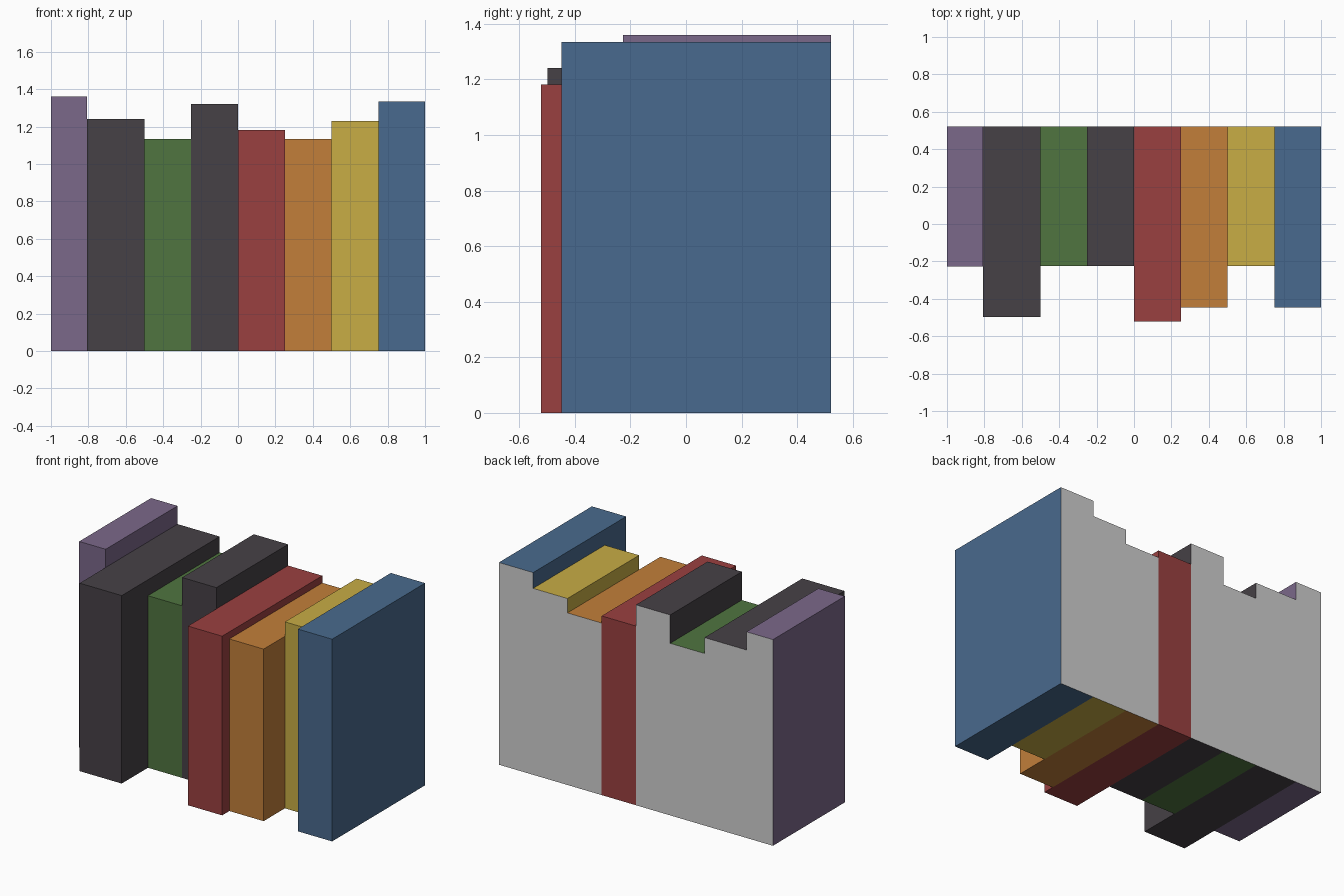
import bpy, bmesh

if "Cube" in bpy.data.objects:
    bpy.data.objects.remove(bpy.data.objects["Cube"])

def material(name, rgb):
    m = bpy.data.materials.new(name)
    lin = [(c / 255 / 12.92) if c / 255 <= 0.04045 else ((c / 255 + 0.055) / 1.055) ** 2.4 for c in rgb]
    m.diffuse_color = (*lin, 1)
    m.use_nodes = True
    m.node_tree.nodes["Principled BSDF"].inputs["Base Color"].default_value = m.diffuse_color
    return m

MATS = {
    "purple": material("purple", (123, 104, 138)),
    "charcoal": material("charcoal", (70, 65, 70)),
    "green": material("green", (80, 117, 64)),
    "red": material("red", (154, 64, 64)),
    "orange": material("orange", (194, 127, 58)),
    "yellow": material("yellow", (200, 173, 69)),
    "blue": material("blue", (73, 106, 142)),
}
GREY = material("light grey", (208, 208, 208))
BACK = 0.522

def book(name, colour, x0, x1, front, height, grey_back=True):
    """Box-shaped book; its back face is grey unless told otherwise."""
    bm = bmesh.new()
    bmesh.ops.create_cube(bm, size=1)
    for v in bm.verts:
        v.co.x = x1 if v.co.x > 0 else x0
        v.co.y = BACK if v.co.y > 0 else front
        v.co.z = height if v.co.z > 0 else 0
    bm.normal_update()
    for f in bm.faces:
        f.material_index = int(grey_back and f.normal.y > 0.5)
    me = bpy.data.meshes.new(name)
    bm.to_mesh(me)
    bm.free()
    me.materials.append(MATS[colour])
    if grey_back:
        me.materials.append(GREY)
    bpy.context.collection.objects.link(bpy.data.objects.new(name, me))

# Row of books, left to right
book("purple_book", "purple", -1.0, -0.807, -0.227, 1.36)
book("thick_charcoal_book", "charcoal", -0.807, -0.5, -0.498, 1.24)
book("green_book", "green", -0.5, -0.25, -0.225, 1.135)
book("tall_charcoal_book", "charcoal", -0.25, 0.0, -0.225, 1.322)
book("red_book", "red", 0.0, 0.25, -0.522, 1.182, grey_back=False)
book("orange_book", "orange", 0.25, 0.5, -0.447, 1.135)
book("yellow_book", "yellow", 0.5, 0.75, -0.225, 1.23)
book("blue_book", "blue", 0.75, 1.0, -0.447, 1.334)
